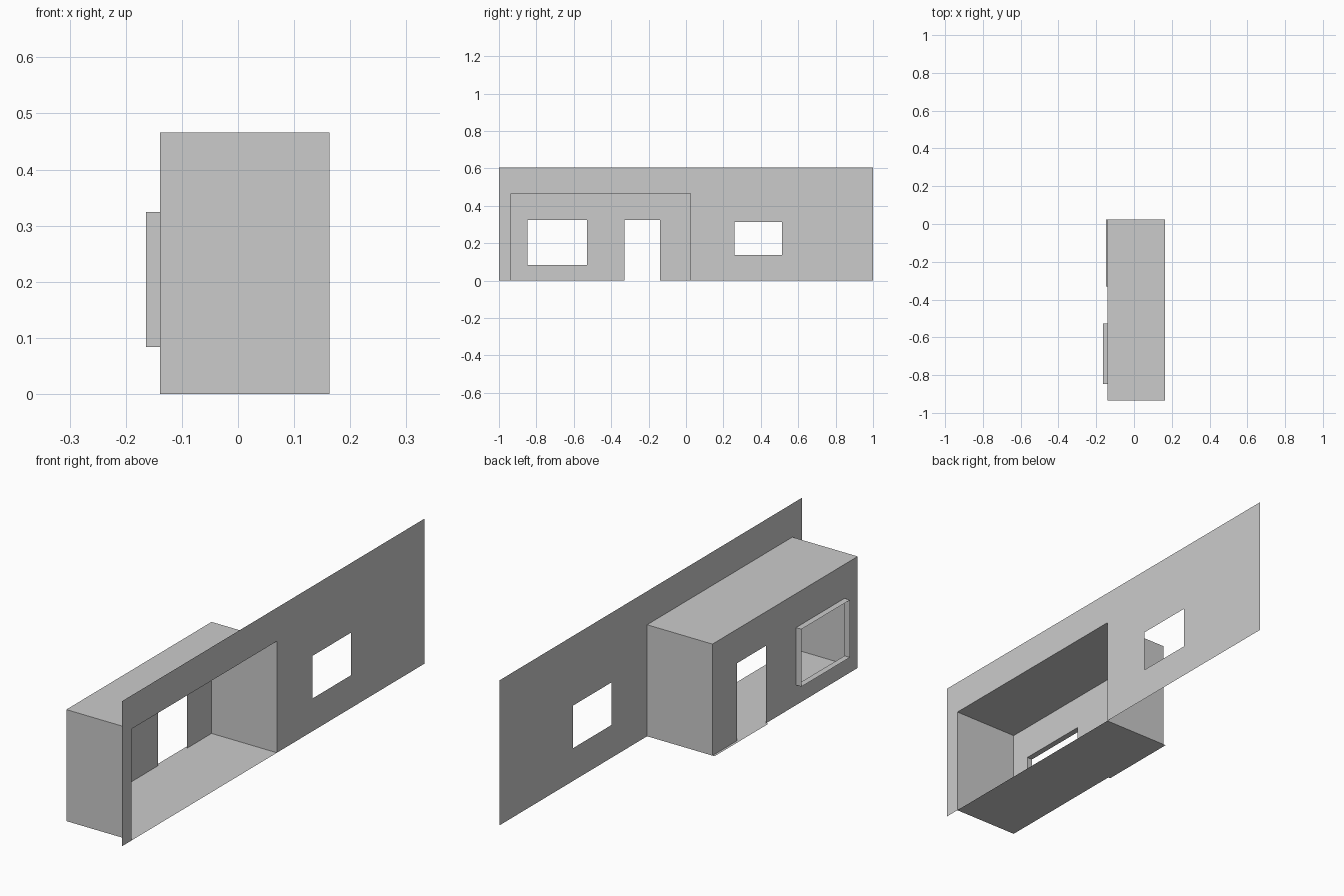
import bpy
import bmesh

cube = bpy.data.objects.get("Cube")
if cube:
    bpy.data.objects.remove(cube, do_unlink=True)

grey = bpy.data.materials.new("plain_grey")
grey.use_nodes = True
grey.diffuse_color = (0.6, 0.6, 0.6, 1)
grey.node_tree.nodes["Principled BSDF"].inputs["Base Color"].default_value = (0.6, 0.6, 0.6, 1)

WALL_X, BAY_X, FRAME_X, SILL_X = 0.163, -0.139, -0.164, -0.149
BAY_Y = (-0.935, 0.024)
BAY_TOP, WALL_TOP = 0.466, 0.606

# Openings as y start, y end, z start, z end
bay_opening = (*BAY_Y, 0, BAY_TOP)
side_window = (0.26, 0.514, 0.137, 0.315)
bay_window = (-0.848, -0.528, 0.084, 0.324)
doorway = (-0.33, -0.138, 0, 0.324)


def make_object(name, quads):
    """Join a list of four-cornered faces into one object."""
    bm = bmesh.new()
    for quad in quads:
        bm.faces.new([bm.verts.new(p) for p in quad])
    bmesh.ops.remove_doubles(bm, verts=bm.verts, dist=0.0001)
    mesh = bpy.data.meshes.new(name)
    bm.to_mesh(mesh)
    bm.free()
    mesh.materials.append(grey)
    obj = bpy.data.objects.new(name, mesh)
    bpy.context.collection.objects.link(obj)
    return obj


def panel(name, x, outline, openings, side):
    """Thin upright sheet facing along x, with rectangular openings."""
    rects = [outline] + openings
    ys = sorted({v for r in rects for v in r[:2]})
    zs = sorted({v for r in rects for v in r[2:]})
    quads = []
    for y0, y1 in zip(ys, ys[1:]):
        for z0, z1 in zip(zs, zs[1:]):
            cy, cz = (y0 + y1) / 2, (z0 + z1) / 2
            if any(a < cy < b and c < cz < d for a, b, c, d in openings):
                continue
            quad = [(x, y0, z0), (x, y1, z0), (x, y1, z1), (x, y0, z1)]
            quads.append(quad[::side])
    return make_object(name, quads)


def sleeve(name, x0, x1, rect):
    """Four thin sheets running along x around a rectangle."""
    y0, y1, z0, z1 = rect
    ring = [(y0, z0), (y1, z0), (y1, z1), (y0, z1)]
    quads = []
    for a, b in zip(ring, ring[1:] + ring[:1]):
        quads.append([(x0, *a), (x1, *a), (x1, *b), (x0, *b)])
    return make_object(name, quads)


# Long wall, open into the bay
panel("long_wall", WALL_X, (-1, 1, 0, WALL_TOP), [bay_opening, side_window], 1)

# Projecting bay: floor, ceiling and ends, then its outer wall
sleeve("bay_shell", BAY_X, WALL_X, bay_opening)
panel("bay_outer_wall", BAY_X, bay_opening, [bay_window, doorway], -1)

# Projecting window surround and thin threshold strip
sleeve("window_surround", FRAME_X, BAY_X, bay_window)
y0, y1 = doorway[0], BAY_Y[1]
make_object("threshold", [[(SILL_X, y0, 0), (BAY_X, y0, 0), (BAY_X, y1, 0), (SILL_X, y1, 0)]])
